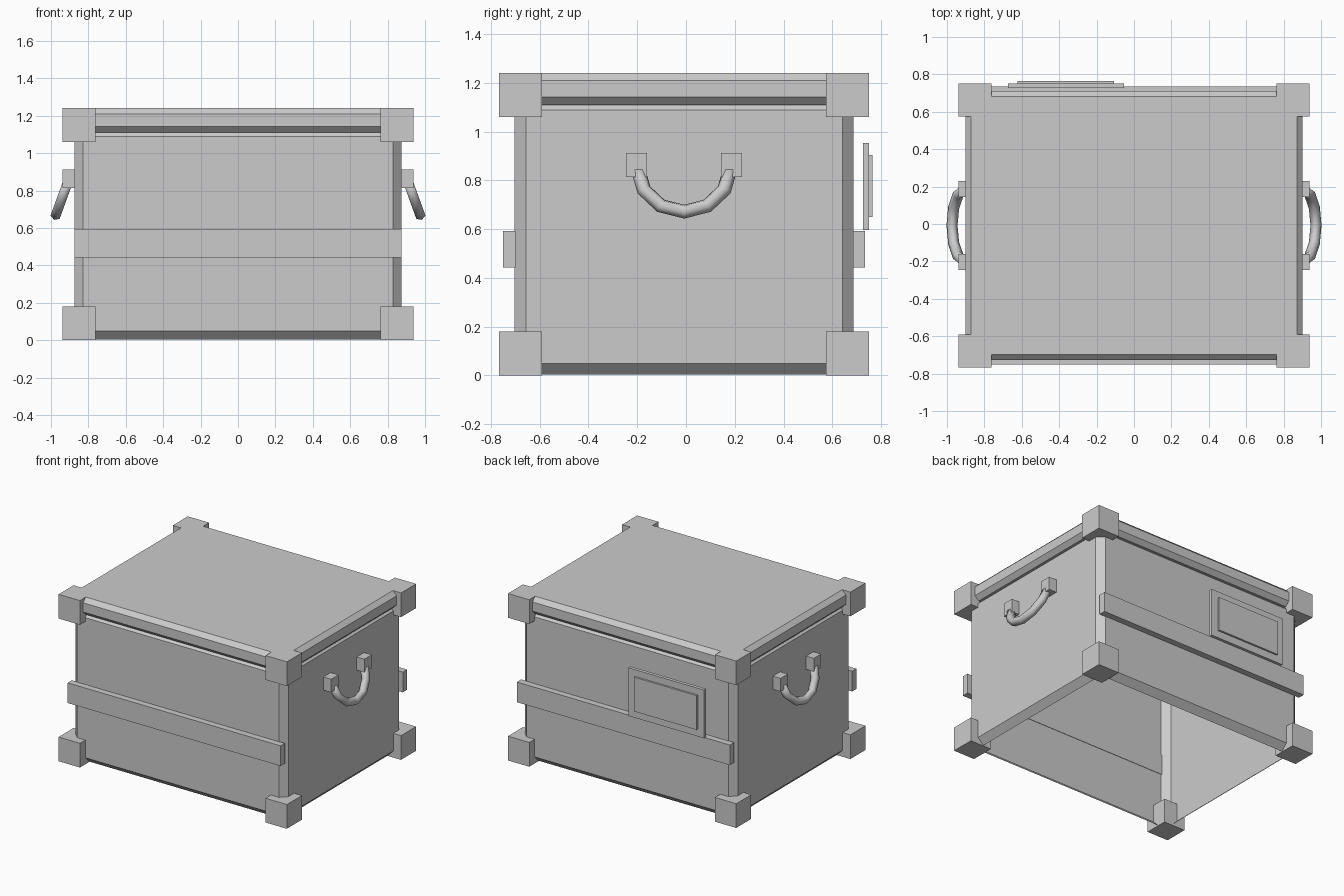
import bpy, bmesh, math
from mathutils import Vector

if "Cube" in bpy.data.objects:
    bpy.data.objects.remove(bpy.data.objects["Cube"])

YC = -0.008  # middle of the box; the back plate shifts it off y = 0

grey = bpy.data.materials.new("plain grey")
grey.diffuse_color = (0.6, 0.6, 0.6, 1)
grey.use_nodes = True
grey.node_tree.nodes["Principled BSDF"].inputs["Base Color"].default_value = grey.diffuse_color


def finish(name, bm, smooth=False):
    bmesh.ops.recalc_face_normals(bm, faces=bm.faces)
    mesh = bpy.data.meshes.new(name)
    for f in bm.faces:
        f.smooth = smooth
    bm.to_mesh(mesh)
    bm.free()
    mesh.materials.append(grey)
    obj = bpy.data.objects.new(name, mesh)
    bpy.context.collection.objects.link(obj)
    return obj


def box(name, lo, hi, bevel=0, open_bottom=False):
    bm = bmesh.new()
    bmesh.ops.create_cube(bm, size=1)
    for v in bm.verts:
        v.co = [lo[i] if v.co[i] < 0 else hi[i] for i in range(3)]
    if bevel:
        bmesh.ops.bevel(bm, geom=bm.edges[:], offset=bevel, segments=1,
                        affect='EDGES', profile=0.5)
    bmesh.ops.recalc_face_normals(bm, faces=bm.faces)
    # the body is a hollow shell without a floor
    if open_bottom:
        floor = [f for f in bm.faces if f.normal.z < -0.99]
        bmesh.ops.delete(bm, geom=floor, context='FACES')
        mesh = bpy.data.meshes.new(name)
        bm.to_mesh(mesh)
        bm.free()
        mesh.materials.append(grey)
        obj = bpy.data.objects.new(name, mesh)
        bpy.context.collection.objects.link(obj)
        return obj
    return finish(name, bm)


# chest body and lid
box("body", (-0.875, YC - 0.695, 0.003), (0.875, YC + 0.695, 1.135), 0.046, True)
box("lid", (-0.902, YC - 0.72, 1.11), (0.902, YC + 0.72, 1.24), 0.031)

# corner blocks
for sx in (-1, 1):
    for sy in (-1, 1):
        for z in (0, 1.06):
            xs = sorted((sx * 0.763, sx * 0.938))
            ys = sorted((YC + sy * 0.582, YC + sy * 0.758))
            box("corner_block", (xs[0], ys[0], z), (xs[1], ys[1], z + 0.18))

# horizontal straps on front and back
for name, s in (("front_strap", -1), ("back_strap", 1)):
    ys = sorted((YC + s * 0.692, YC + s * 0.742))
    box(name, (-0.875, ys[0], 0.443), (0.875, ys[1], 0.593))

# plate with raised panel on the back
box("back_plate", (-0.674, 0.726, 0.596), (-0.053, 0.751, 0.954))
box("back_plate_panel", (-0.623, 0.745, 0.65), (-0.107, 0.765, 0.904))


# side handles: half ring hanging outward between two mounts
def handle(side):
    tilt, ring, tube, sides = math.radians(20), 0.19, 0.03, 6
    down = Vector((side * math.sin(tilt), 0, -math.cos(tilt)))
    normal = Vector((side * math.cos(tilt), 0, math.sin(tilt)))
    centre = Vector((side * 0.908, YC, 0.85))
    bm = bmesh.new()
    rings = []
    for i in range(7):
        a = math.pi * i / 6
        radial = Vector((0, math.cos(a), 0)) + down * math.sin(a)
        row = []
        for j in range(sides):
            b = 2 * math.pi * j / sides
            row.append(bm.verts.new(centre + radial * (ring + tube * math.cos(b))
                                    + normal * tube * math.sin(b)))
        rings.append(row)
    for r0, r1 in zip(rings, rings[1:]):
        for j in range(sides):
            k = (j + 1) % sides
            bm.faces.new((r0[j], r0[k], r1[k], r1[j]))
    bm.faces.new(rings[0])
    bm.faces.new(rings[-1])
    finish("handle", bm, True)
    for sy in (-1, 1):
        xs = sorted((side * 0.87, side * 0.938))
        ys = sorted((YC + sy * 0.152, YC + sy * 0.238))
        box("handle_mount", (xs[0], ys[0], 0.814), (xs[1], ys[1], 0.912))


for side in (-1, 1):
    handle(side)
